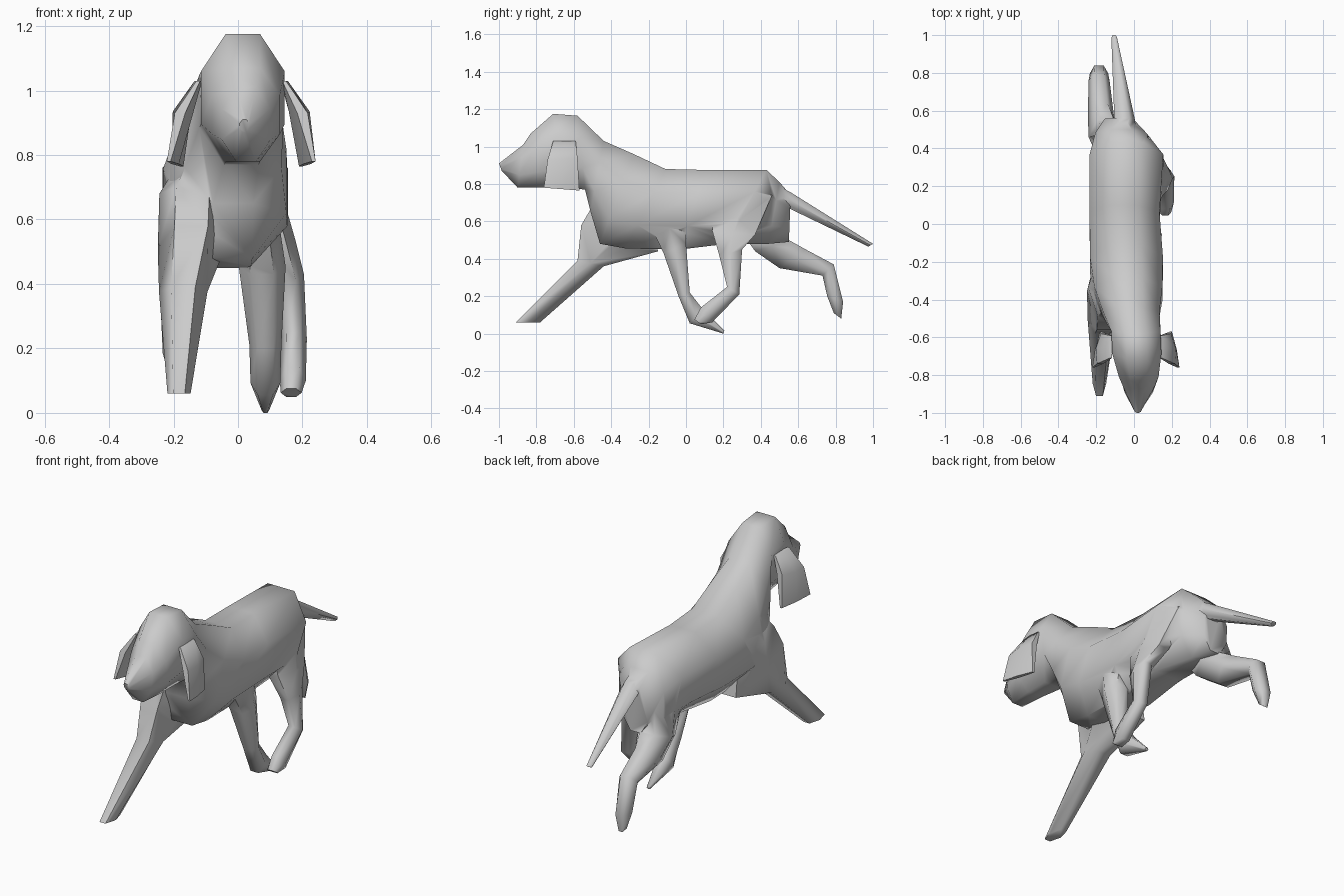
import bpy, bmesh
from math import sin, cos, pi, radians


def smooth(ob):
    bpy.ops.object.select_all(action='DESELECT')
    ob.select_set(True)
    bpy.context.view_layer.objects.active = ob
    bpy.ops.object.shade_smooth_by_angle(angle=radians(65))


def loft(name, rings, n=6):
    """Skin rings; each is (y, z of one edge, y, z of opposite edge, centre x, half width, skew)."""
    bm = bmesh.new()
    loops = []
    turn = pi / 2 if n == 6 else 0
    k = 1 / cos(pi / n)
    for ring in rings:
        y1, z1, y2, z2, cx, hw = ring[:6]
        skew = ring[6] if len(ring) > 6 else 0
        loop = []
        for i in range(n):
            a = 2 * pi * (i + 0.5) / n + turn
            s, c = max(-1, min(1, k * sin(a))), k * cos(a)
            loop.append(bm.verts.new((cx + hw * c + skew * s,
                                      (y1 + y2) / 2 + (y1 - y2) / 2 * s,
                                      (z1 + z2) / 2 + (z1 - z2) / 2 * s)))
        loops.append(loop)
    for a, b in zip(loops, loops[1:]):
        for i in range(n):
            j = (i + 1) % n
            bm.faces.new((a[i], a[j], b[j], b[i]))
    bm.faces.new(loops[0])
    bm.faces.new(loops[-1])
    bmesh.ops.recalc_face_normals(bm, faces=bm.faces)
    mesh = bpy.data.meshes.new(name)
    bm.to_mesh(mesh)
    bm.free()
    ob = bpy.data.objects.new(name, mesh)
    bpy.context.collection.objects.link(ob)
    smooth(ob)
    return ob


# Head, neck and trunk: top edge, bottom edge
body = loft("body", [
    (-1.00, 0.91, -0.985, 0.87, 0.02, 0.015),
    (-0.87, 1.01, -0.90, 0.78, 0.025, 0.075),
    (-0.83, 1.07, -0.76, 0.78, 0.025, 0.105),
    (-0.71, 1.175, -0.63, 0.78, 0.015, 0.13),
    (-0.58, 1.165, -0.54, 0.77, 0.01, 0.13),
    (-0.44, 1.03, -0.51, 0.65, -0.015, 0.15),
    (-0.28, 0.96, -0.46, 0.48, -0.03, 0.18),
    (-0.11, 0.88, -0.32, 0.455, -0.04, 0.193),
    (0.10, 0.875, -0.03, 0.45, -0.05, 0.185),
    (0.43, 0.875, 0.22, 0.48, -0.04, 0.195),
    (0.50, 0.81, 0.44, 0.48, -0.07, 0.135),
    (0.56, 0.74, 0.55, 0.49, -0.08, 0.075)], 8)

limbs = [
    loft("tail", [
        (0.42, 0.83, 0.42, 0.70, -0.05, 0.06),
        (0.56, 0.755, 0.55, 0.67, -0.05, 0.047),
        (1.00, 0.48, 0.975, 0.465, -0.105, 0.013)]),
    # reaching forward
    loft("front_leg_left", [
        (-0.40, 0.84, -0.16, 0.80, -0.09, 0.06),
        (-0.49, 0.70, -0.18, 0.66, -0.14, 0.09),
        (-0.56, 0.58, -0.15, 0.44, -0.145, 0.09),
        (-0.58, 0.39, -0.44, 0.36, -0.17, 0.065),
        (-0.91, 0.06, -0.78, 0.06, -0.183, 0.031)]),
    # swung back, with trailing paw
    loft("front_leg_right", [
        (-0.24, 0.68, 0.00, 0.68, 0.05, 0.055),
        (-0.12, 0.43, 0.00, 0.48, 0.075, 0.063),
        (-0.04, 0.20, 0.02, 0.22, 0.085, 0.043),
        (0.02, 0.055, 0.09, 0.13, 0.085, 0.04),
        (0.20, 0.00, 0.205, 0.015, 0.085, 0.01)]),
    # tucked under the belly
    loft("hind_leg_right", [
        (0.16, 0.74, 0.46, 0.74, 0.05, 0.06),
        (0.14, 0.55, 0.37, 0.53, 0.11, 0.058),
        (0.18, 0.41, 0.30, 0.45, 0.155, 0.043),
        (0.22, 0.25, 0.285, 0.21, 0.172, 0.036),
        (0.08, 0.14, 0.14, 0.06, 0.17, 0.035),
        (0.045, 0.075, 0.08, 0.05, 0.165, 0.028)]),
    # kicked back
    loft("hind_leg_left", [
        (0.24, 0.62, 0.50, 0.70, -0.12, 0.07),
        (0.37, 0.44, 0.55, 0.50, -0.15, 0.078),
        (0.50, 0.35, 0.64, 0.45, -0.175, 0.06),
        (0.73, 0.31, 0.79, 0.37, -0.185, 0.048),
        (0.755, 0.20, 0.84, 0.17, -0.185, 0.042),
        (0.79, 0.11, 0.83, 0.08, -0.185, 0.02)])]

# Fuse tail and legs into the trunk as one skin
for limb in limbs:
    mod = body.modifiers.new(limb.name, 'BOOLEAN')
    mod.operation, mod.solver, mod.object = 'UNION', 'EXACT', limb
    bpy.context.view_layer.objects.active = body
    bpy.ops.object.modifier_apply(modifier=mod.name)
    bpy.data.objects.remove(limb)
smooth(body)

# Floppy ears on both sides of the head
for side, s in (("right", 1), ("left", -1)):
    loft("ear_" + side, [
        (-0.71, 1.03, -0.59, 1.03, 0.01 + 0.133 * s, 0.01),
        (-0.74, 0.93, -0.58, 0.94, 0.01 + 0.18 * s, 0.028, 0.01 * s),
        (-0.76, 0.78, -0.57, 0.765, 0.01 + 0.205 * s, 0.01, 0.02 * s)])
